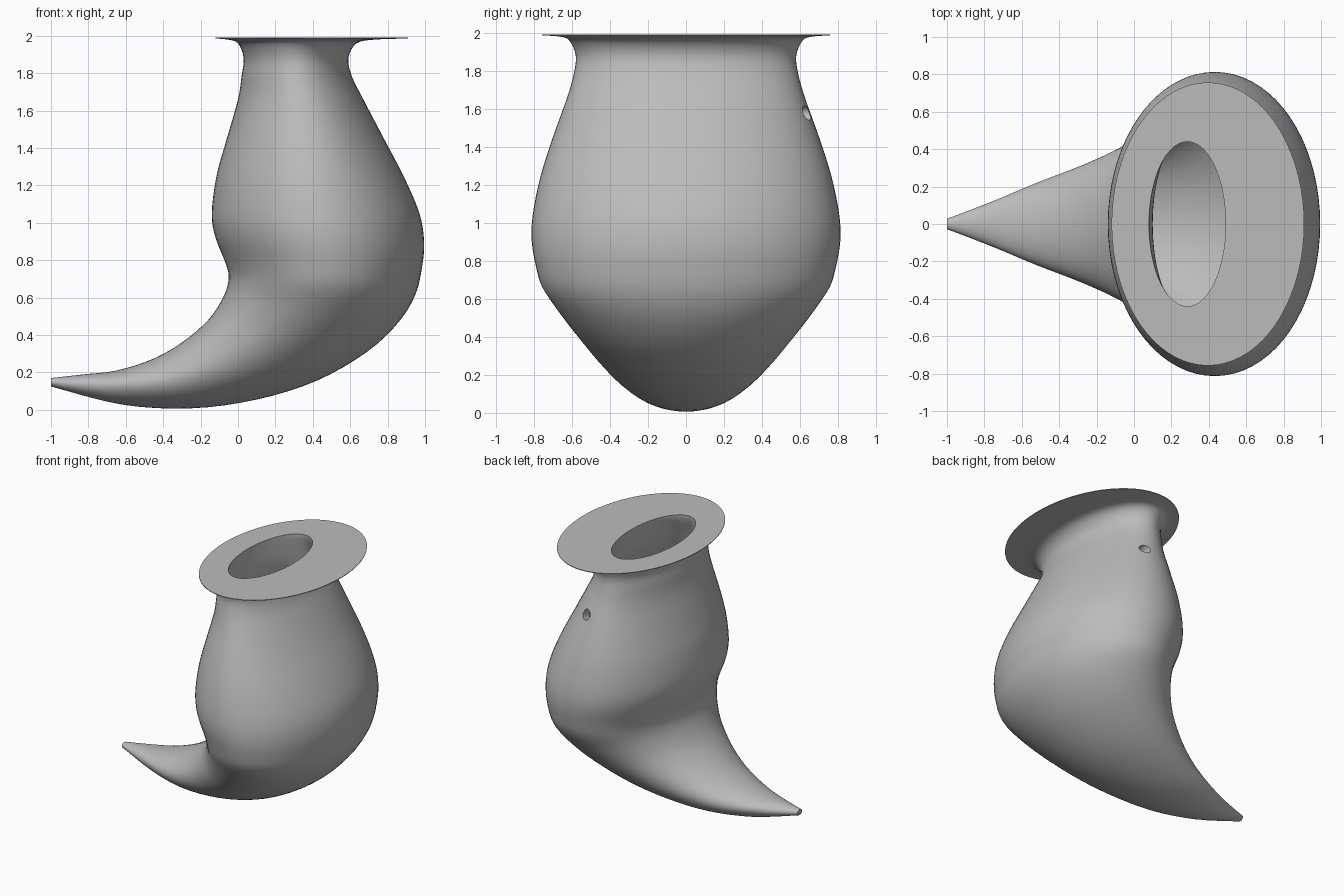
import bpy, bmesh, math
from mathutils import Vector

if "Cube" in bpy.data.objects:
    bpy.data.objects.remove(bpy.data.objects["Cube"])

SEG = 72   # points around each section
SUB = 4    # interpolated steps between sections

# Sections: inner-curve x, z; outer-curve x, z; half width in y
SECTIONS = [
    (-.12, 1.985, .91, 1.985, .757),
    (-.06, 1.980, .74, 1.980, .67),
    (.00, 1.960, .635, 1.960, .615),
    (.03, 1.88, .59, 1.88, .58),
    (.02, 1.79, .61, 1.78, .59),
    (.00, 1.66, .67, 1.66, .625),
    (-.06, 1.45, .78, 1.45, .70),
    (-.115, 1.25, .89, 1.24, .765),
    (-.14, 1.05, .97, 1.05, .805),
    (-.12, .92, .995, .90, .812),
    (-.065, .78, .985, .77, .79),
    (-.05, .70, .95, .62, .755),
    (-.08, .60, .86, .47, .67),
    (-.16, .48, .69, .31, .56),
    (-.30, .36, .42, .155, .44),
    (-.46, .27, .10, .055, .335),
    (-.65, .21, -.25, .008, .235),
    (-.82, .19, -.62, .028, .13),
    (-1.0, .17, -1.0, .125, .028),
]


def smooth(rows):
    """Catmull-Rom interpolation through the section rows."""
    out = []
    for i in range(len(rows) - 1):
        p = [rows[max(0, min(len(rows) - 1, i + k))] for k in (-1, 0, 1, 2)]
        for s in range(SUB):
            t = s / SUB
            out.append(tuple(.5 * (2 * b + (c - a) * t + (2 * a - 5 * b + 4 * c - d) * t ** 2
                                   + (3 * b - a - 3 * c + d) * t ** 3) for a, b, c, d in zip(*p)))
    return out + [rows[-1]]


def shrink(row, t):
    """Move a section inward by the wall thickness."""
    a, b = Vector((row[0], row[1])), Vector((row[2], row[3]))
    d = (b - a).normalized() * t
    return (*(a + d), *(b - d), row[4] - t)


def ring(bm, row):
    """Elliptical ring spanning the inner and outer curve points."""
    a, b = Vector((row[0], 0, row[1])), Vector((row[2], 0, row[3]))
    mid, half = (a + b) / 2, (b - a) / 2
    side = Vector((0, row[4], 0))
    return [bm.verts.new(mid + half * math.cos(k * math.tau / SEG) + side * math.sin(k * math.tau / SEG))
            for k in range(SEG)]


clay = bpy.data.materials.new("grey clay")
clay.diffuse_color = (.5, .5, .5, 1)
clay.use_nodes = True
clay.node_tree.nodes["Principled BSDF"].inputs["Base Color"].default_value = clay.diffuse_color

# Hollow vessel: cavity floor up to the mouth, over the flange, down to the horn tip
cavity = [(.08, 1.99, .49, 1.99, .44), (.085, 1.94, .495, 1.94, .45)]
cavity += [shrink(r, .08) for r in SECTIONS[4:17]]
rim = [(-.12, 1.99, .91, 1.99, .757)]
rows = smooth(cavity)[::-1] + rim + smooth(SECTIONS)

bm = bmesh.new()
rings = [ring(bm, r) for r in rows]
for a, b in zip(rings, rings[1:]):
    for k in range(SEG):
        n = (k + 1) % SEG
        bm.faces.new((a[k], a[n], b[n], b[k]))
bm.faces.new(rings[0])
bm.faces.new(rings[-1])
bmesh.ops.recalc_face_normals(bm, faces=bm.faces)
mesh = bpy.data.meshes.new("horn_vessel")
bm.to_mesh(mesh)
bm.free()
mesh.materials.append(clay)
vessel = bpy.data.objects.new("horn_vessel", mesh)
bpy.context.collection.objects.link(vessel)

# Small round vent through the back wall
axis = Vector((0, 1, .3)).normalized()
bpy.ops.mesh.primitive_cylinder_add(vertices=24, radius=.04, depth=.3, location=(.43, .63, 1.575),
                                    rotation=axis.to_track_quat('Z', 'Y').to_euler())
cutter = bpy.context.object
cutter.name = "vent_cutter"
cutter.data.materials.append(clay)
cutter.hide_render = True

bpy.ops.object.select_all(action='DESELECT')
vessel.select_set(True)
bpy.context.view_layer.objects.active = vessel
cut = vessel.modifiers.new("vent", 'BOOLEAN')
cut.operation = 'DIFFERENCE'
cut.solver = 'EXACT'
cut.object = cutter
bpy.ops.object.modifier_apply(modifier=cut.name)
bpy.data.objects.remove(cutter)
bpy.ops.object.shade_smooth_by_angle(angle=math.radians(40))
